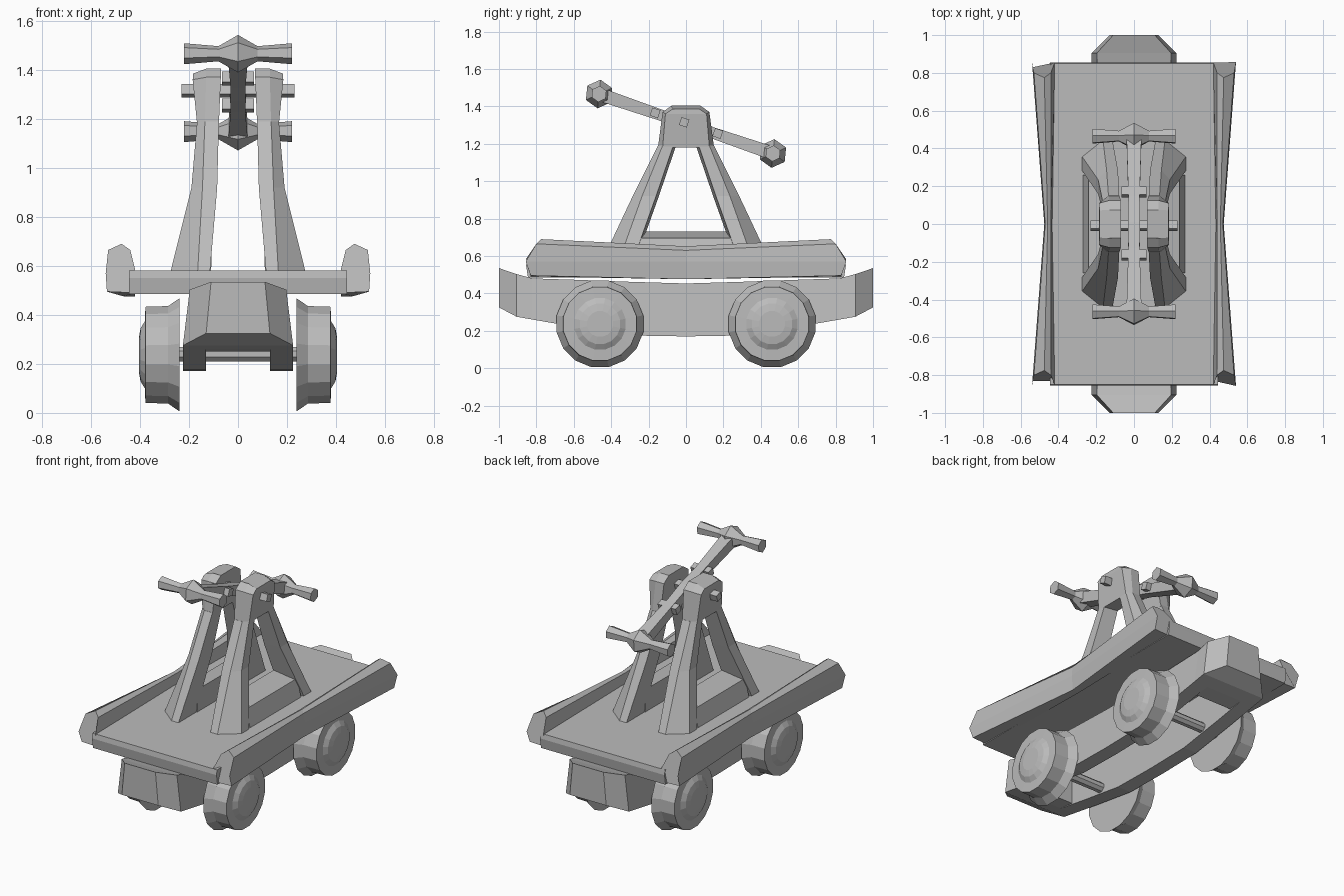
import bpy, bmesh, math
from mathutils import Vector

if "Cube" in bpy.data.objects:
    bpy.data.objects.remove(bpy.data.objects["Cube"])

grey = bpy.data.materials.new("plain grey")
grey.diffuse_color = (0.5, 0.5, 0.5, 1)
grey.use_nodes = True
grey.node_tree.nodes["Principled BSDF"].inputs["Base Color"].default_value = grey.diffuse_color


def loft(name, parts, flips=((1, 1),)):
    """Each part is a list of equal rings, skinned and capped; flips mirror it in x / y."""
    bm = bmesh.new()
    for fx, fy in flips:
        for rings in parts:
            vs = [[bm.verts.new((p[0] * fx, p[1] * fy, p[2])) for p in r] for r in rings]
            n = len(vs[0])
            for a, b in zip(vs, vs[1:]):
                for i in range(n):
                    j = (i + 1) % n
                    bm.faces.new((a[i], a[j], b[j], b[i]))
            bm.faces.new(vs[0][::-1])
            bm.faces.new(vs[-1])
    bmesh.ops.recalc_face_normals(bm, faces=bm.faces)
    me = bpy.data.meshes.new(name)
    bm.to_mesh(me)
    bm.free()
    me.materials.append(grey)
    ob = bpy.data.objects.new(name, me)
    bpy.context.collection.objects.link(ob)
    return ob


def lathe(profile, y, z, sides, turn=0.0):
    """Rings around an x-wise axis from (x, radius) pairs."""
    rings = []
    for x, r in profile:
        ang = [turn + 2 * math.pi * i / sides for i in range(sides)]
        rings.append([(x, y + r * math.sin(a), z + r * math.cos(a)) for a in ang])
    return rings


LR = ((1, 1), (-1, 1))
FB = ((1, 1), (1, -1))
ALL = ((1, 1), (-1, 1), (1, -1), (-1, -1))

# deck boards
def rect(hx, hy, z):
    return [(-hx, -hy, z), (hx, -hy, z), (hx, hy, z), (-hx, hy, z)]

loft("deck", [[rect(0.445, 0.845, 0.485), rect(0.445, 0.855, 0.55), rect(0.445, 0.85, 0.582)]])

# flared side rails, pinched at the middle: (x, z, end y)
rail_end = [(0.42, 0.49, 0.83), (0.535, 0.495, 0.83), (0.54, 0.57, 0.857), (0.53, 0.665, 0.80),
            (0.475, 0.69, 0.775), (0.44, 0.665, 0.80), (0.42, 0.585, 0.855)]
rail_mid = [(0.42, 0.476), (0.468, 0.476), (0.475, 0.57), (0.47, 0.63),
            (0.457, 0.652), (0.44, 0.645), (0.433, 0.58)]
rail = [[(x, -e, z) for x, z, e in rail_end],
        [(x, 0, z) for x, z in rail_mid],
        [(x, e, z) for x, z, e in rail_end]]
loft("side_rails", [rail], LR)

# chassis side beams: (y, bottom, top)
beam_half = [(0.0, 0.17, 0.453), (0.3, 0.175, 0.462), (0.6, 0.222, 0.473), (0.82, 0.26, 0.48)]
stations = [(-y, b, t) for y, b, t in beam_half[:0:-1]] + beam_half
beam = [[(0.13, y, b), (0.225, y, b), (0.195, y, t), (0.13, y, t)] for y, b, t in stations]
loft("chassis_beams", [beam], LR)

# end blocks: (y, half width bottom, half width top, bottom, top)
block = [[(-wb, y, b), (wb, y, b), (wt, y, t), (-wt, y, t)] for y, wb, wt, b, t in
         [(0.72, 0.22, 0.19, 0.25, 0.475), (0.82, 0.225, 0.195, 0.26, 0.48),
          (0.905, 0.225, 0.197, 0.275, 0.503), (1.0, 0.13, 0.11, 0.325, 0.535)]]
loft("end_blocks", [block], FB)

# flanged wheels and axles
wheel = [(0.238, 0.236), (0.285, 0.203), (0.378, 0.2), (0.38, 0.14), (0.398, 0.11), (0.405, 0.07)]
loft("wheels", [lathe(wheel, 0.46, 0.237, 16, math.pi / 16)], ALL)
loft("axles", [lathe([(-0.25, 0.032), (0.25, 0.032)], 0.46, 0.24, 8, math.pi / 8)], FB)

# A-frame legs: z, x inner/middle/outer, y front/chamfered/inside
legs = [[(xi, yo, z), (xm, yo, z), (xo, yc, z), (xo, yi, z), (xi, yi - 0.015, z)]
        for z, xi, xm, xo, yo, yc, yi in
        [(0.57, 0.115, 0.165, 0.277, 0.45, 0.36, 0.285),
         (0.92, 0.085, 0.145, 0.19, 0.285, 0.235, 0.16),
         (1.19, 0.078, 0.135, 0.167, 0.15, 0.125, 0.068)]]
loft("frame_legs", [legs], ALL)

# A-frame heads
def head_ring(xi, xm, xo, yo, yc, z, drop):
    return [(xi, yo, z), (xm, yo, z), (xo, yc, z - drop),
            (xo, -yc, z - drop), (xm, -yo, z), (xi, -yo, z)]

loft("frame_heads", [[head_ring(0.078, 0.135, 0.167, 0.15, 0.125, 1.18, 0),
                      head_ring(0.07, 0.13, 0.185, 0.125, 0.11, 1.37, 0.01),
                      head_ring(0.07, 0.13, 0.183, 0.075, 0.072, 1.405, 0.02)]], LR)

# A-frame bottom bars
bar = [[(0.11, y, 0.57), (0.272, y, 0.57), (0.24, y, 0.695), (0.105, y, 0.73)]
       for y in (-0.26, 0.26)]
loft("frame_bars", [bar], LR)

# rocking lever, pivot pin and collar pins
top, low = Vector((0, -0.465, 1.466)), Vector((0, 0.465, 1.148))
along = (low - top).normalized()
up = Vector((0, -along.z, along.y))
tilt = math.atan2(up.y, up.z)
lever = []
for t, hx, hz in [(0, 0.04, 0.036), (0.35, 0.03, 0.03), (0.5, 0.032, 0.036),
                  (0.65, 0.03, 0.03), (1, 0.04, 0.036)]:
    c = top.lerp(low, t)
    lever.append([tuple(c + Vector((sx * hx, 0, 0)) + up * sz * hz)
                  for sx, sz in ((-1, -1), (1, -1), (1, 1), (-1, 1))])
loft("lever", [lever])
loft("pivot_pin", [lathe([(-0.23, 0.031), (0.23, 0.031)], -0.01, 1.315, 4, math.pi / 4 + tilt)])
loft("collar_pins", [lathe([(-0.065, 0.032), (0.065, 0.032)], y, z, 4, math.pi / 4 + tilt)
                     for y, z in ((-0.165, 1.365), (0.17, 1.255))])

# cross handles
grip = [(-0.22, 0.043), (-0.08, 0.031), (0, 0.077), (0.08, 0.031), (0.22, 0.043)]
loft("handles", [lathe(grip, p.y, p.z, 6, 0.1) for p in (top, low)])
